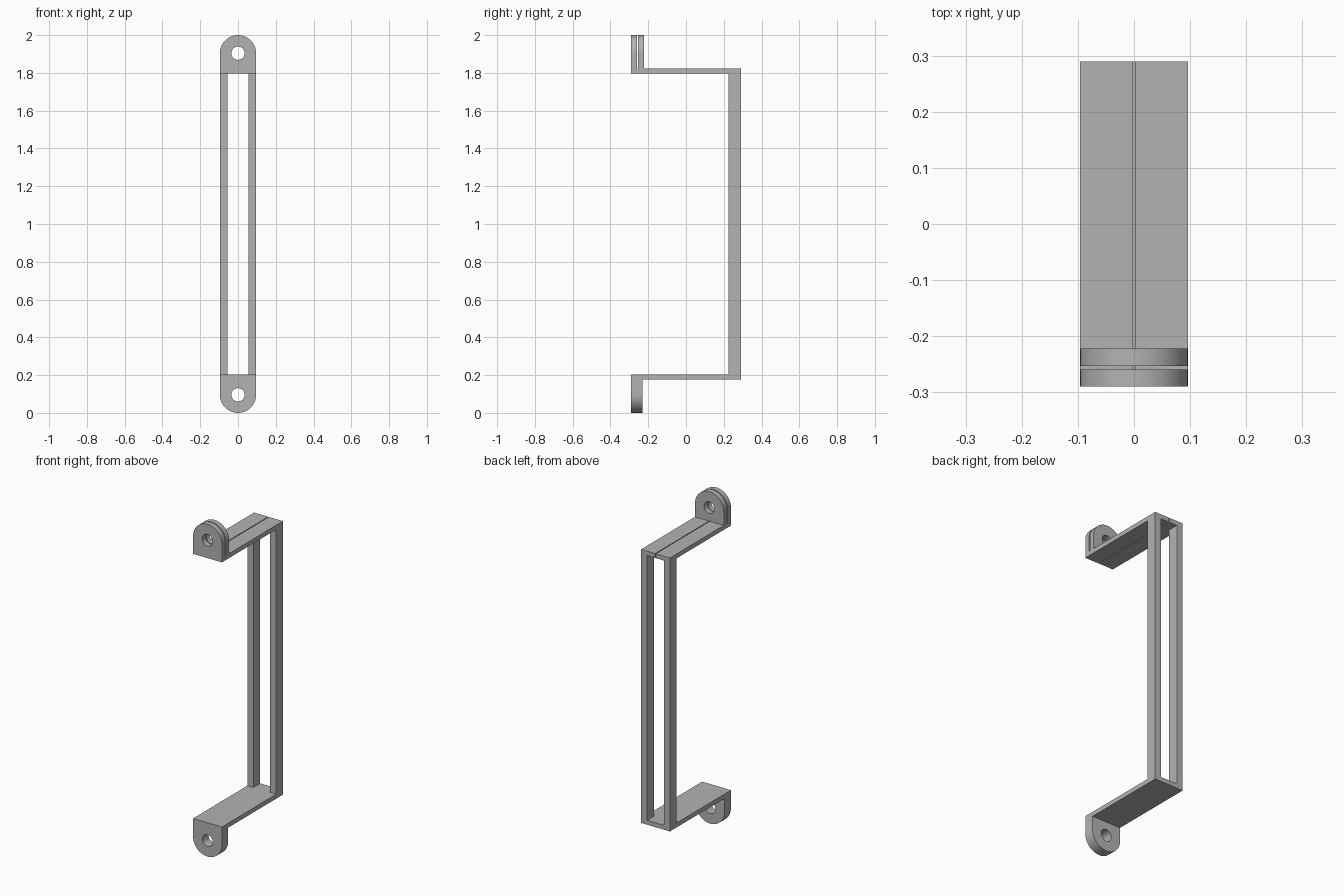
import bpy
import bmesh
import math

cube = bpy.data.objects.get("Cube")
if cube:
    bpy.data.objects.remove(cube, do_unlink=True)

grey = bpy.data.materials.new("bracket grey")
grey.use_nodes = True
colour = (0.45, 0.45, 0.45, 1)
grey.diffuse_color = colour
grey.node_tree.nodes["Principled BSDF"].inputs["Base Color"].default_value = colour

HALF = 0.096            # half width and lug radius
HOLE = 0.035
DEPTH = 0.29            # half depth of the whole bracket
ARM_LOW, ARM_HIGH = 0.177, 0.204
SLIT = 0.0025


def finish(name, bm):
    bmesh.ops.recalc_face_normals(bm, faces=bm.faces)
    mesh = bpy.data.meshes.new(name)
    bm.to_mesh(mesh)
    bm.free()
    mesh.materials.append(grey)
    obj = bpy.data.objects.new(name, mesh)
    bpy.context.collection.objects.link(obj)
    return obj


def box(name, low, high):
    bm = bmesh.new()
    bmesh.ops.create_cube(bm, size=1)
    for v in bm.verts:
        v.co = [a + (b - a) * (c + 0.5) for a, b, c in zip(low, high, v.co)]
    return finish(name, bm)


def lug(name, y0, y1, centre, base, up):
    """Round-ended plate with a hole; its flat end lies at z = base."""
    drop = abs(centre - base)
    corner = math.atan2(drop, HALF)
    angles = sorted([math.tau * i / 64 for i in range(64)]
                    + [math.pi + corner, math.tau - corner])
    bm = bmesh.new()
    rings = []
    for y, rim in ((y0, False), (y0, True), (y1, True), (y1, False)):
        ring = []
        for a in angles:
            c, s = math.cos(a), math.sin(a)
            r = HALF if rim else HOLE
            if rim and s < -1e-6:
                r = min(HALF / max(abs(c), 1e-6), drop / -s)
            ring.append(bm.verts.new((r * c, y, centre + up * r * s)))
        rings.append(ring)
    n = len(angles)
    for k in range(4):
        a, b = rings[k], rings[(k + 1) % 4]
        for i in range(n):
            j = (i + 1) % n
            bm.faces.new((a[i], a[j], b[j], b[i]))
    obj = finish(name, bm)
    bpy.ops.object.select_all(action='DESELECT')
    obj.select_set(True)
    bpy.context.view_layer.objects.active = obj
    bpy.ops.object.shade_smooth_by_angle(angle=math.radians(30))


# Mounting lugs: one thick below, a pair of thin plates above
lug("lower_lug", -DEPTH, -0.23, HALF, ARM_HIGH, -1)
lug("upper_front_lug", -DEPTH, -0.259, 2 - HALF, 2 - ARM_HIGH, 1)
lug("upper_rear_lug", -0.253, -0.222, 2 - HALF, 2 - ARM_LOW, 1)

# Lower arm is solid
box("lower_arm", (-HALF, -0.23, ARM_LOW), (HALF, DEPTH, ARM_HIGH))

# Upper arm halves, separated by a narrow slit, and the two uprights
for side, x0, x1 in (("right", -1, 0), ("left", 0, 1)):
    inner = -SLIT if x0 else SLIT
    outer = (x0 + x1) * HALF
    a, b = sorted((inner, outer))
    box(side + "_upper_arm", (a, -0.259, 2 - ARM_HIGH), (b, DEPTH, 2 - ARM_LOW))
    a, b = sorted(((x0 + x1) * 0.055, outer))
    box(side + "_upright", (a, 0.226, ARM_HIGH), (b, DEPTH, 2 - ARM_HIGH))
